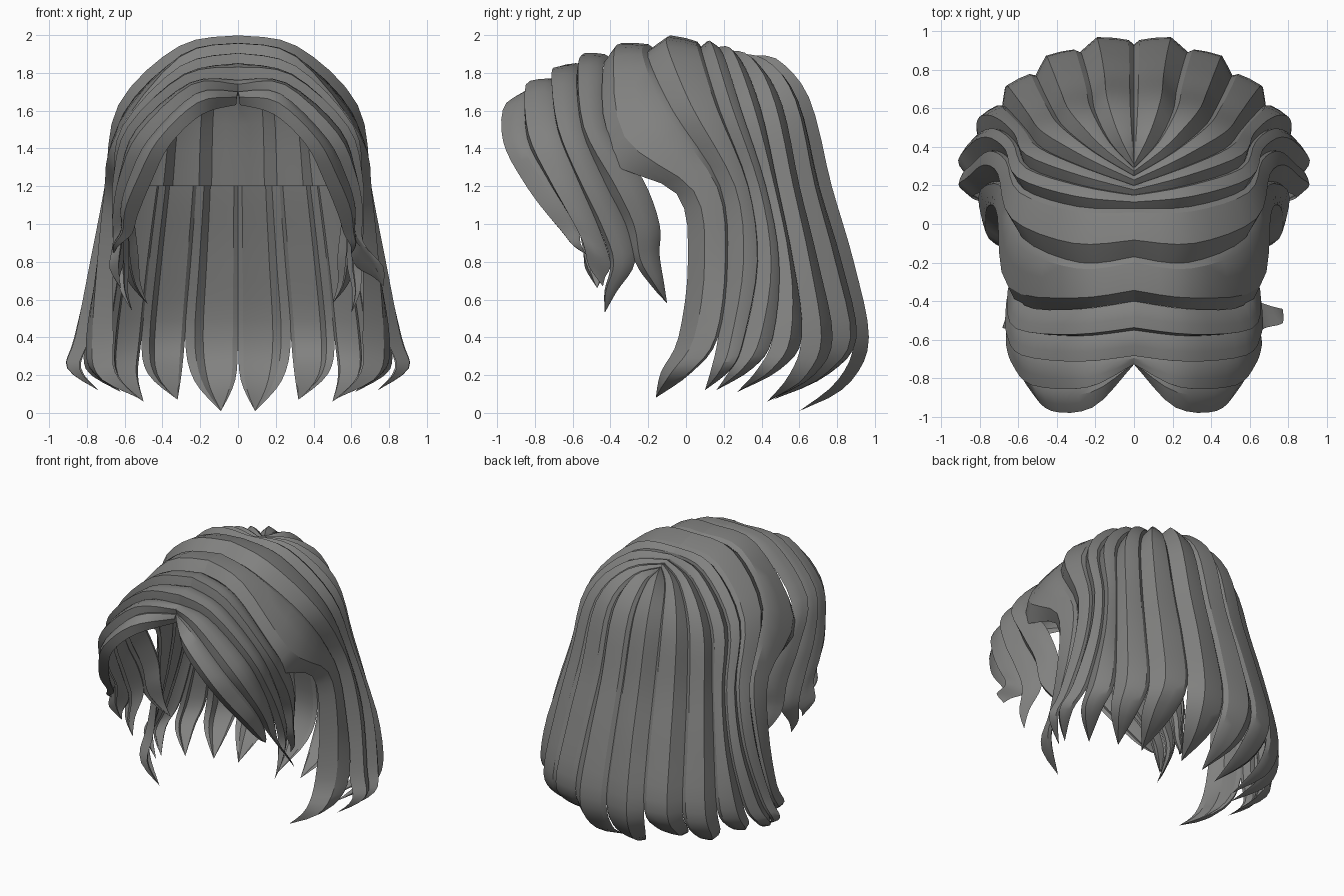
import bpy, bmesh, math
from mathutils import Vector as V

if "Cube" in bpy.data.objects:
    bpy.data.objects.remove(bpy.data.objects["Cube"])

grey = bpy.data.materials.new("ash_grey_hair")
grey.diffuse_color = (0.22, 0.22, 0.215, 1)
grey.use_nodes = True
grey.node_tree.nodes["Principled BSDF"].inputs["Base Color"].default_value = grey.diffuse_color

# Valley lines between locks, from the parting to the lower ends (one half only)
back_rails = [
    [(0, .32, 1.87), (0, .46, 1.83), (0, .62, 1.64), (0, .74, 1.2), (0, .85, .8), (0, .93, .4)],
    [(0, .29, 1.88), (.12, .42, 1.83), (.2, .58, 1.64), (.22, .69, 1.2), (.25, .81, .8), (.28, .89, .4)],
    [(0, .25, 1.89), (.2, .37, 1.84), (.36, .5, 1.62), (.42, .59, 1.2), (.47, .69, .8), (.51, .77, .4)],
    [(0, .2, 1.9), (.25, .29, 1.85), (.47, .39, 1.6), (.55, .48, 1.2), (.62, .56, .8), (.68, .61, .4)],
    [(0, .15, 1.92), (.27, .2, 1.88), (.54, .29, 1.6), (.61, .42, 1.2), (.7, .49, .8), (.79, .46, .4)],
    [(0, .08, 1.94), (.29, .09, 1.89), (.57, .18, 1.6), (.64, .33, 1.2), (.73, .38, .8), (.82, .31, .4)],
    [(0, -.17, 1.93), (.28, -.2, 1.88), (.58, -.07, 1.6), (.65, .18, 1.2), (.72, .22, .8), (.79, .17, .4)],
    [(0, -.4, 1.88), (.28, -.44, 1.81), (.6, -.43, 1.36), (.64, -.05, 1.16), (.66, .01, .8), (.66, -.04, .4)],
]
back_tips = [(.09, .6, .01), (.32, .46, .07), (.5, .43, .06), (.62, .27, .11),
             (.74, .16, .12), (.74, .1, .12), (.53, -.16, .08)]

front_rails = [
    [(0, -.4, 1.88), (.28, -.44, 1.82), (.57, -.42, 1.5), (.58, -.23, 1.24), (.55, -.14, 1.0), (.53, -.14, .84)],
    [(0, -.55, 1.84), (.28, -.58, 1.78), (.56, -.55, 1.5), (.61, -.43, 1.22), (.59, -.32, 1.0), (.58, -.27, .8)],
    [(0, -.68, 1.76), (.25, -.71, 1.74), (.53, -.68, 1.5), (.61, -.58, 1.25), (.62, -.47, 1.0), (.61, -.4, .8)],
    [(0, -.71, 1.7), (.22, -.84, 1.69), (.47, -.84, 1.45), (.57, -.74, 1.25), (.61, -.65, 1.1), (.61, -.57, .97)],
    [(.01, -.7, 1.63), (.19, -.92, 1.58), (.36, -.95, 1.42), (.46, -.85, 1.22), (.53, -.73, 1.05), (.56, -.65, .95)],
]
front_tips = {1: [(.5, -.1, .58), (.6, -.43, .53), (.77, -.44, .67), (.6, -.53, .84)],
              -1: [(.48, -.1, .58), (.56, -.43, .54), (.62, -.47, .66), (.66, -.53, .84)]}

# Lock profile across its width: a broad face rising to a ridge, then a step down
SECTION = [(0, 0), (.1, .42), (.35, .75), (.64, 1), (.82, .5), (1, 0)]
RIDGE = .065


def outward(p):
    return (p - V((0, -.05, min(p.z, 1.3)))).normalized()


def spline(pts, steps=4):
    """Catmull-Rom samples through the points"""
    p = [pts[0]] + pts + [pts[-1]]
    out = []
    for i in range(1, len(p) - 2):
        a, b, c, d = p[i - 1:i + 3]
        for k in range(steps):
            t = k / steps
            out.append(.5 * (2 * b + (c - a) * t + (2 * a - 5 * b + 4 * c - d) * t * t
                             + (3 * b - a - 3 * c + d) * t ** 3))
    return out + [pts[-1]]


def flip(p, side):
    return V((p[0] * side, p[1], p[2]))


def finish(name, bm):
    bmesh.ops.remove_doubles(bm, verts=bm.verts, dist=.0005)
    bmesh.ops.recalc_face_normals(bm, faces=bm.faces)
    me = bpy.data.meshes.new(name)
    bm.to_mesh(me)
    bm.free()
    me.materials.append(grey)
    ob = bpy.data.objects.new(name, me)
    bpy.context.collection.objects.link(ob)
    bpy.context.view_layer.objects.active = ob
    ob.select_set(True)
    bpy.ops.object.shade_smooth_by_angle(angle=math.radians(28))
    ob.select_set(False)


def lock(name, rail_a, rail_b, tip, side, taper, bulge):
    """Closed leaf-shaped lock lofted between two valley lines"""
    a, b = ([flip(p, side) for p in r] for r in (rail_a, rail_b))
    tip = flip(tip, side)
    mid = (a[-1] + b[-1]) / 2
    near = mid.lerp(tip, .58) + outward(mid) * bulge
    a += [near + (a[-1] - mid) * taper, tip]
    b += [near + (b[-1] - mid) * taper, tip]
    bm = bmesh.new()
    rows = []
    for p, q in zip(spline(a), spline(b)):
        w = min(1, (p - q).length / .13)
        outer, inner = [], []
        for u, h in SECTION:
            c = p.lerp(q, u)
            n = outward(c)
            outer.append(bm.verts.new(c + n * RIDGE * h * w))
            inner.append(bm.verts.new(c + n * (RIDGE * h - .035) * w))
        rows.append(outer + inner[-2:0:-1])
    n = len(rows[0])
    for r, s in zip(rows, rows[1:]):
        for i in range(n):
            j = (i + 1) % n
            bm.faces.new((r[i], r[j], s[j], s[i]))
    bm.faces.new(rows[0])
    finish(name, bm)


# Long locks round the back and sides, then the fringe locks
for side, label in ((1, "right"), (-1, "left")):
    for i, tip in enumerate(back_tips):
        lock(f"long_lock_{label}_{i + 1}", back_rails[i], back_rails[i + 1], tip, side, .78, .09)
    for i, tip in enumerate(front_tips[side]):
        lock(f"fringe_lock_{label}_{i + 1}", front_rails[i], front_rails[i + 1], tip, side, .5, .02)

# Ridged inner cap under the long locks, ending at a level edge
bm = bmesh.new()
cols = []
for side in (-1, 1):
    strips = list(zip(back_rails, back_rails[1:]))
    part = []
    for ra, rb in strips:
        a, b = (spline([flip(p, side) for p in r[:4]]) for r in (ra, rb))
        for u, h in ((0, 0), (.3, .7), (.64, 1)):
            part.append([p.lerp(q, u) + outward(p.lerp(q, u)) * (RIDGE * .6 * h - .045)
                         for p, q in zip(a, b)])
    cols += part[::-1] if side < 0 else part[1:]
cols = [[bm.verts.new(p) for p in c] for c in cols]
for c, d in zip(cols, cols[1:]):
    for k in range(len(c) - 1):
        bm.faces.new((c[k], d[k], d[k + 1], c[k + 1]))
finish("inner_cap", bm)
